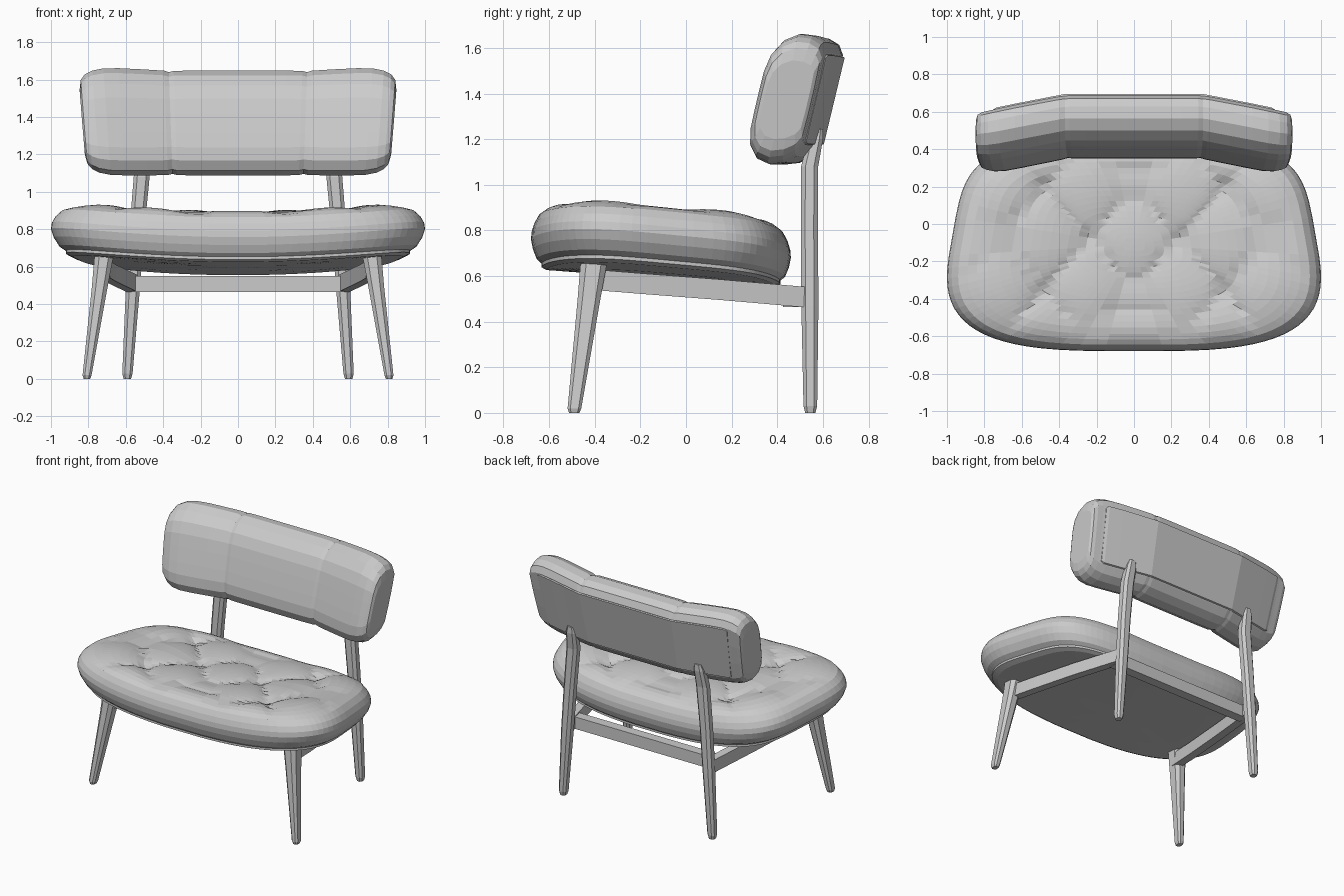
import bpy, bmesh, math

if "Cube" in bpy.data.objects:
    bpy.data.objects.remove(bpy.data.objects["Cube"])


def loft(name, rings):
    """Skin a list of equal-length closed rings and cap both ends."""
    bm = bmesh.new()
    vr = [[bm.verts.new(p) for p in ring] for ring in rings]
    n = len(vr[0])
    for a, b in zip(vr, vr[1:]):
        for i in range(n):
            j = (i + 1) % n
            bm.faces.new((a[i], a[j], b[j], b[i]))
    bm.faces.new(vr[0][::-1])
    bm.faces.new(vr[-1])
    bmesh.ops.recalc_face_normals(bm, faces=bm.faces)
    me = bpy.data.meshes.new(name)
    bm.to_mesh(me)
    bm.free()
    ob = bpy.data.objects.new(name, me)
    bpy.context.collection.objects.link(ob)
    return ob


def spow(v, e):
    return math.copysign(abs(v) ** e, v)


# --- Seat cushion: rounded trapezoid outline, sagging in the middle, tufted top
SEG = 80


def outline(i):
    t = 2 * math.pi * (i + 0.5) / SEG
    c, s = math.cos(t), math.sin(t)
    py = spow(s, 0.7 if s < 0 else 0.42)
    return spow(c, 0.6) * (0.98 - 0.1 * py), py


def tuft(x, y, rho):
    fade = max(0.0, min(1.0, (0.95 - rho) / 0.25))
    p, q = x / 0.24, (y + 0.08) / 0.27
    a, b = (p + q) / 2, (p - q) / 2
    ca, cb = abs(math.cos(math.pi * a)), abs(math.cos(math.pi * b))
    crease = 1 - math.sqrt(ca * cb)
    button = math.exp(-(ca * ca + cb * cb) * 6)
    return fade * (0.035 * crease + 0.025 * button)


def seat_ring(rho, h):
    ring = []
    for i in range(SEG):
        ox, py = outline(i)
        x, y = ox * rho, -0.11 + 0.57 * py * rho
        z = 0.73 + 0.07 * x * x - 0.04 * py * rho
        z += 0.15 * h if h > 0 else 0.12 * h
        if h > 0:
            z -= tuft(x, y, rho)
        ring.append((x, y, z))
    return ring


top = [(0.01 + 0.05 * k, 1.0) for k in range(14)]
rim = [(0.72, 0.99), (0.78, 0.96), (0.84, 0.89), (0.89, 0.8), (0.94, 0.65),
       (0.975, 0.4), (0.995, 0.15), (1, -0.1), (0.985, -0.45), (0.955, -0.8),
       (0.91, -1), (0.6, -1), (0.3, -1), (0.01, -1)]
loft("seat", [seat_ring(r, h) for r, h in top + rim])

# Board under the seat
loft("seat_board", [seat_ring(r, h) for r, h in
     [(0.01, -0.9), (0.5, -0.9), (0.92, -0.9), (0.92, -1.08), (0.88, -1.17),
      (0.6, -1.17), (0.3, -1.17), (0.01, -1.17)]])


# --- Back cushion: rounded section swept along a bowed path with two seams
def back_ring(x, scale, section):
    wing = max(0.0, abs(x) - 0.36)
    shift = -0.075 * min(1.0, wing / 0.38)
    ring = []
    for d, h in section:
        d, h = d * (0.35 + 0.65 * scale), h * scale
        rise = 0.015 * min(1.0, wing / 0.3) * max(0, h / 0.28)
        ring.append((x * (1 + 0.1 * h), 0.513 + shift + d + 0.24 * h, 1.368 + h + rise))
    return ring


def both_sides(stations):
    return [(-x, s) for x, s in reversed(stations)] + stations


half = [(-0.132, 0.05), (-0.13, 0.13), (-0.115, 0.2), (-0.075, 0.255),
        (-0.015, 0.28), (0.05, 0.272), (0.1, 0.245), (0.127, 0.2), (0.13, 0.07)]
cushion = half + [(d, -h) for d, h in reversed(half)]
stations = both_sides([(0.12, 1), (0.25, 1), (0.335, 0.995), (0.36, 0.97),
                       (0.385, 0.995), (0.5, 1), (0.62, 1), (0.7, 0.99),
                       (0.76, 0.95), (0.8, 0.88), (0.823, 0.78), (0.833, 0.6)])
loft("back_cushion", [back_ring(x, s, cushion) for x, s in stations])

# Thin panel on the rear of the back cushion
panel = [(0.11, 0.2), (0.137, 0.19), (0.137, -0.19), (0.11, -0.2)]
loft("back_panel", [back_ring(x, s, panel) for x, s in
     both_sides([(0.2, 1), (0.36, 1), (0.5, 1), (0.62, 1), (0.72, 0.99), (0.74, 0.94)])])


# --- Wooden frame
def chamfered(w, h):
    """Octagonal section of a w by h bar."""
    a, b = w / 2, h / 2
    c = 0.25 * min(w, h)
    return [(a, b - c), (a - c, b), (c - a, b), (-a, b - c),
            (-a, c - b), (c - a, -b), (a - c, -b), (a, c - b)]


def leg(name, sections):
    for side, sx in (("left", -1), ("right", 1)):
        loft(f"{side}_{name}", [[(sx * (x + u), y + v, z) for u, v in chamfered(wx, wy)]
                                for x, y, z, wx, wy in sections])


leg("front_leg", [(0.808, -0.49, 0, 0.035, 0.045), (0.807, -0.489, 0.02, 0.048, 0.06),
                  (0.738, -0.425, 0.5, 0.085, 0.1), (0.712, -0.4, 0.69, 0.105, 0.12)])
leg("rear_leg", [(0.592, 0.545, 0, 0.04, 0.045), (0.591, 0.545, 0.03, 0.055, 0.06),
                 (0.563, 0.543, 0.47, 0.075, 0.075), (0.54, 0.541, 0.8, 0.08, 0.075),
                 (0.515, 0.542, 1.08, 0.085, 0.075), (0.508, 0.568, 1.2, 0.075, 0.065),
                 (0.505, 0.58, 1.245, 0.05, 0.04)])

# Side rails joining front and rear legs
for side, sx in (("left", -1), ("right", 1)):
    loft(f"{side}_side_rail",
         [[(sx * (x + u), y, z + v) for u, v in ((-0.03, -0.045), (0.03, -0.045),
                                                 (0.03, 0.045), (-0.03, 0.045))]
          for x, y, z in ((0.715, -0.42, 0.585), (0.685, -0.2, 0.567),
                          (0.63, 0.15, 0.54), (0.56, 0.53, 0.507))])

# Rear cross rail between the side rails
loft("rear_cross_rail",
     [[(x, 0.46 + u, 0.508 + v) for u, v in ((-0.035, -0.043), (0.035, -0.043),
                                             (0.035, 0.043), (-0.035, 0.043))]
      for x in (-0.57, 0.57)])
